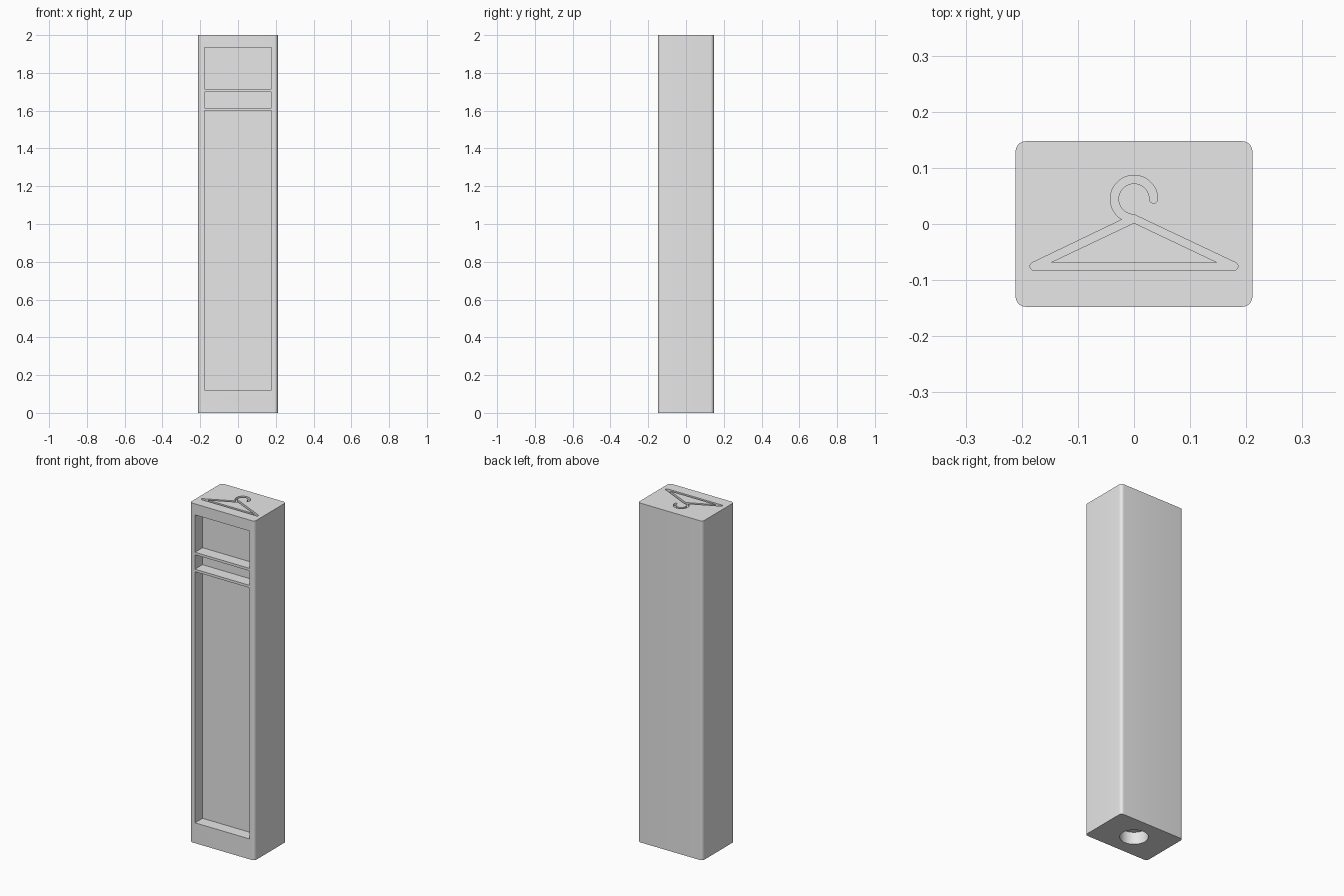
import bpy
import bmesh
from math import cos, sin, pi, radians
from mathutils import Matrix, Vector

cube = bpy.data.objects.get("Cube")
if cube:
    bpy.data.objects.remove(cube, do_unlink=True)

WIDTH, DEPTH, HEIGHT = 0.422, 0.295, 2.0
CORNER = 0.018
RECESS_DEPTH = 0.07
ENGRAVE_DEPTH = 0.015

grey = bpy.data.materials.new("light grey")
grey.use_nodes = True
grey.diffuse_color = (0.8, 0.8, 0.8, 1)
grey.node_tree.nodes["Principled BSDF"].inputs["Base Color"].default_value = (0.8, 0.8, 0.8, 1)


def finish(name, bm):
    bmesh.ops.recalc_face_normals(bm, faces=bm.faces)
    mesh = bpy.data.meshes.new(name)
    bm.to_mesh(mesh)
    bm.free()
    mesh.materials.append(grey)
    obj = bpy.data.objects.new(name, mesh)
    bpy.context.collection.objects.link(obj)
    return obj


def box_mesh(size, centre):
    bm = bmesh.new()
    bmesh.ops.create_cube(bm, size=1, matrix=Matrix.Translation(centre) @ Matrix.Diagonal((*size, 1)))
    return bm


def arc(cx, cy, radius, start, end, steps=12):
    angles = [radians(start + (end - start) * i / steps) for i in range(steps + 1)]
    return [(cx + radius * cos(a), cy + radius * sin(a)) for a in angles]


# Cabinet body with rounded upright corners
bm = box_mesh((WIDTH, DEPTH, HEIGHT), (0, 0, HEIGHT / 2))
uprights = [e for e in bm.edges if abs(e.verts[0].co.z - e.verts[1].co.z) > 1]
bmesh.ops.bevel(bm, geom=uprights, offset=CORNER, segments=8, profile=0.5, affect='EDGES')
body = finish("cabinet_body", bm)
cutters = []

# Three open compartments in the front
for label, low, high in (("lower", 0.12, 1.60), ("middle", 1.615, 1.70), ("upper", 1.715, 1.935)):
    bm = box_mesh((0.354, RECESS_DEPTH * 2, high - low), (0, -DEPTH / 2, (low + high) / 2))
    cutters.append(finish(label + "_compartment_cutter", bm))

# Round blind hole in the underside
bm = bmesh.new()
bmesh.ops.create_cone(bm, cap_ends=True, segments=64, radius1=0.075, radius2=0.075, depth=0.144)
cutters.append(finish("base_hole_cutter", bm))

# Clothes hanger outline: base bar ends, hook inside, hook tip, hook outside
half = 0.0073
hook_y, hook_r = 0.0445, 0.035
end_x, end_y = 0.178, -0.0755
outline = (arc(-end_x, end_y, half, 115.5, 270)
           + arc(end_x, end_y, half, -90, 64.5)
           + arc(0, hook_y, hook_r - half, 270, 0, 40)
           + arc(hook_r, hook_y, half, 180, 360)[1:-1]
           + arc(0, hook_y, hook_r + half, 0, 240, 40))
opening = [(0, 0.002), (-0.148, -0.0682), (0.148, -0.0682)]

bm = bmesh.new()
edges = []
for loop in (outline, opening):
    verts = [bm.verts.new((x, y, HEIGHT - ENGRAVE_DEPTH)) for x, y in loop]
    edges += [bm.edges.new((verts[i - 1], verts[i])) for i in range(len(verts))]
bmesh.ops.triangle_fill(bm, use_beauty=True, use_dissolve=False, edges=edges)
top = bmesh.ops.extrude_face_region(bm, geom=bm.faces[:])["geom"]
bmesh.ops.translate(bm, vec=Vector((0, 0, ENGRAVE_DEPTH * 2)),
                    verts=[v for v in top if isinstance(v, bmesh.types.BMVert)])
cutters.append(finish("hanger_engraving_cutter", bm))

# Carve everything out of the body
bpy.context.view_layer.objects.active = body
body.select_set(True)
for cutter in cutters:
    mod = body.modifiers.new(cutter.name, 'BOOLEAN')
    mod.operation = 'DIFFERENCE'
    mod.solver = 'EXACT'
    mod.object = cutter
    bpy.ops.object.modifier_apply(modifier=mod.name)
for cutter in cutters:
    bpy.data.objects.remove(cutter, do_unlink=True)

bpy.ops.object.shade_smooth_by_angle(angle=radians(30))
